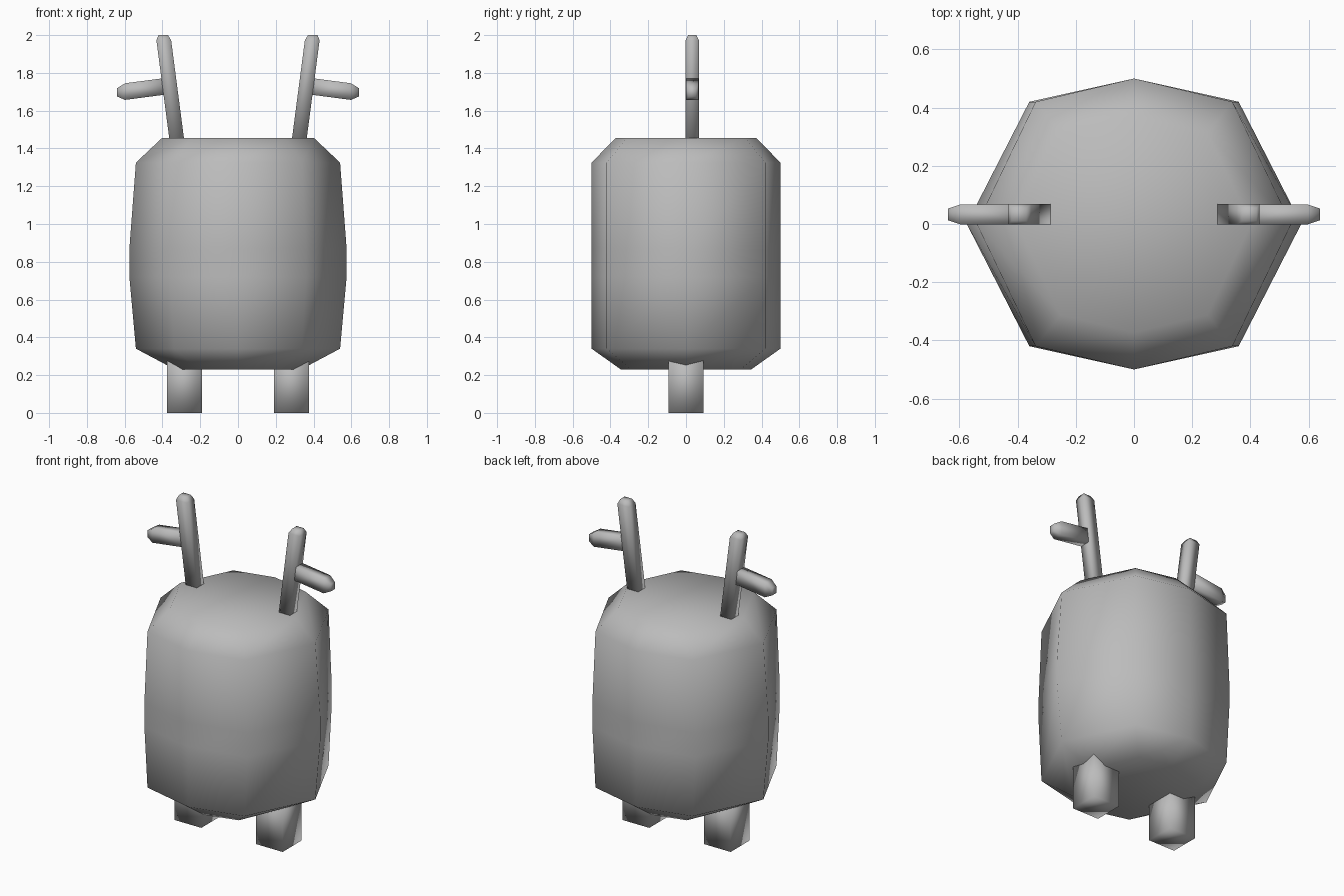
import bpy
import bmesh
from mathutils import Vector

cube = bpy.data.objects.get("Cube")
if cube:
    bpy.data.objects.remove(cube, do_unlink=True)

GREY = (0.5, 0.5, 0.5, 1.0)
grey = bpy.data.materials.new("plain grey")
grey.use_nodes = True
grey.diffuse_color = GREY
grey.node_tree.nodes["Principled BSDF"].inputs["Base Color"].default_value = GREY


def loft(name, rings):
    """Skin a stack of equal-length point rings, cap both ends, shade smooth."""
    bm = bmesh.new()
    loops = [[bm.verts.new(p) for p in ring] for ring in rings]
    n = len(loops[0])
    for a, b in zip(loops, loops[1:]):
        for i in range(n):
            j = (i + 1) % n
            bm.faces.new((a[i], a[j], b[j], b[i]))
    bm.faces.new(loops[0][::-1])
    bm.faces.new(loops[-1])
    bmesh.ops.recalc_face_normals(bm, faces=bm.faces)
    for f in bm.faces:
        f.smooth = True
    mesh = bpy.data.meshes.new(name)
    bm.to_mesh(mesh)
    bm.free()
    mesh.materials.append(grey)
    obj = bpy.data.objects.new(name, mesh)
    bpy.context.collection.objects.link(obj)
    return obj


def bar(name, stations, across):
    """Square-section bar; stations are (centre, half width across, half depth in y)."""
    rings = []
    for centre, w, d in stations:
        c, u, v = Vector(centre), Vector(across), Vector((0, 1, 0))
        rings.append([c + u * w * i + v * d * j
                      for i, j in ((-1, -1), (1, -1), (1, 1), (-1, 1))])
    return loft(name, rings)


# Body: eight-sided barrel, (height, x scale, y scale) per ring
outline = [(0, -0.5), (0.36, -0.42), (0.575, 0), (0.36, 0.42),
           (0, 0.5), (-0.36, 0.42), (-0.575, 0), (-0.36, -0.42)]
levels = [(0.23, 0.58, 0.69), (0.34, 0.94, 1), (0.72, 1, 1),
          (0.87, 1, 1), (1.325, 0.94, 1), (1.455, 0.70, 0.745)]
loft("body", [[(x * sx, y * sy, z) for x, y in outline] for z, sx, sy in levels])

for side, s in (("left", 1), ("right", -1)):
    # Square leg, sunk into the body
    bar(side + "_leg", [((s * 0.284, 0, 0), 0.093, 0.093),
                        ((s * 0.284, 0, 0.32), 0.093, 0.093)], (1, 0, 0))
    # Leaning antler with a tapered tip
    bar(side + "_antler", [((s * 0.318, 0.033, 1.40), 0.039, 0.035),
                           ((s * 0.393, 0.033, 1.973), 0.039, 0.035),
                           ((s * 0.396, 0.033, 2.0), 0.025, 0.022)], (1, 0, 0))
    # Side branch, sloping slightly down outwards
    bar(side + "_antler_branch", [((s * 0.37, 0.033, 1.731), 0.044, 0.034),
                                  ((s * 0.598, 0.033, 1.701), 0.044, 0.034),
                                  ((s * 0.64, 0.033, 1.697), 0.022, 0.02)], (0, 0, 1))
